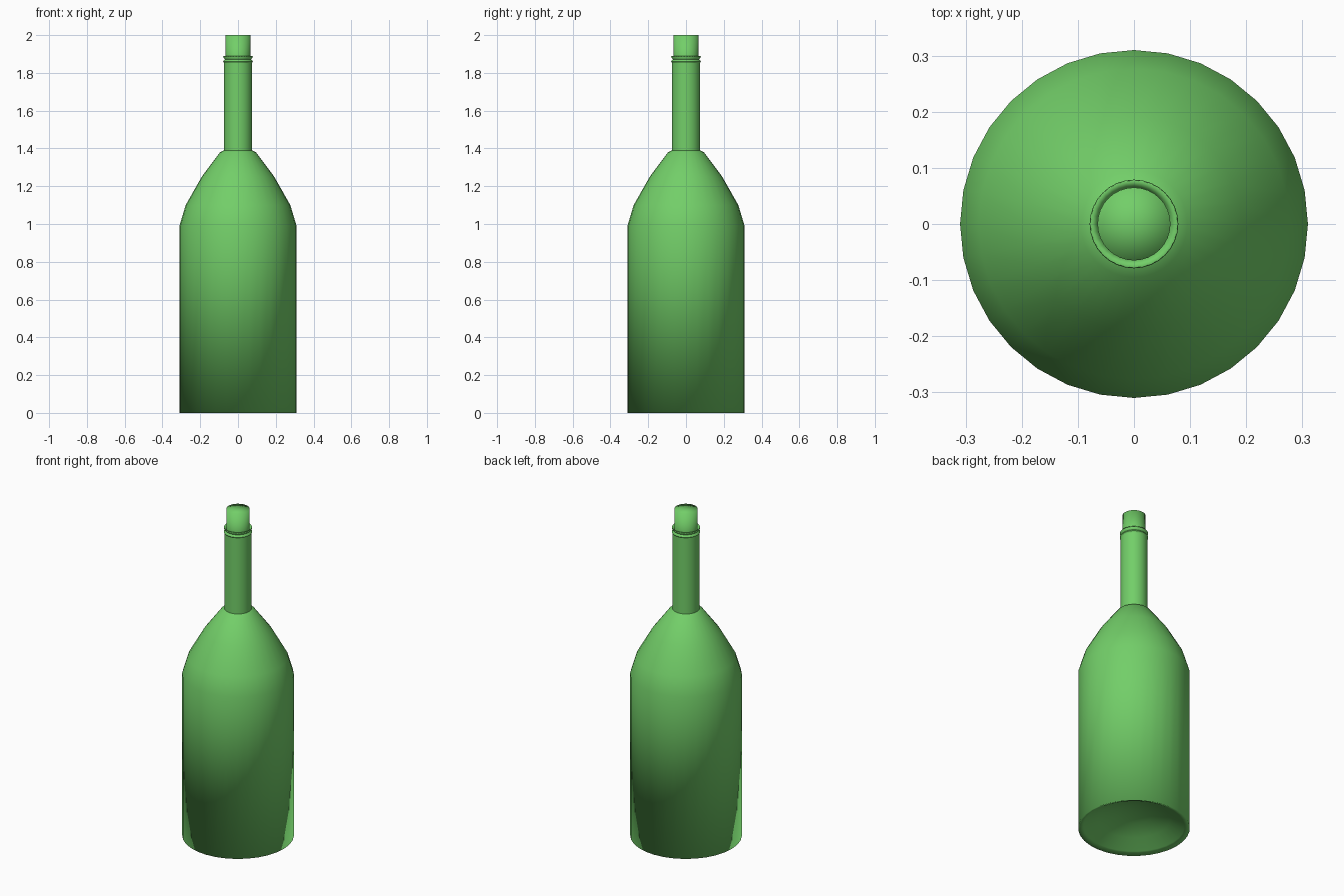
import bpy, bmesh
from math import cos, sin, pi

if "Cube" in bpy.data.objects:
    bpy.data.objects.remove(bpy.data.objects["Cube"])

SIDES = 32

glass = bpy.data.materials.new("green")
glass.diffuse_color = (0.17, 0.62, 0.14, 1)
glass.use_nodes = True
glass.node_tree.nodes["Principled BSDF"].inputs["Base Color"].default_value = glass.diffuse_color


def lathe(name, profile, sharp_rings=()):
    """Revolve (radius, height) points around z; radius 0 makes a pole."""
    bm = bmesh.new()
    rings = []
    for r, z in profile:
        if r == 0:
            rings.append([bm.verts.new((0, 0, z))] * SIDES)
        else:
            rings.append([bm.verts.new((r * cos(2 * pi * i / SIDES), r * sin(2 * pi * i / SIDES), z))
                          for i in range(SIDES)])
    for a, b in zip(rings, rings[1:]):
        for i in range(SIDES):
            j = (i + 1) % SIDES
            corners = list(dict.fromkeys((a[i], a[j], b[j], b[i])))
            bm.faces.new(corners).smooth = True
    for k in sharp_rings:
        for i in range(SIDES):
            bm.edges.get((rings[k][i], rings[k][(i + 1) % SIDES])).smooth = False
    mesh = bpy.data.meshes.new(name)
    bm.to_mesh(mesh)
    bm.free()
    mesh.materials.append(glass)
    obj = bpy.data.objects.new(name, mesh)
    bpy.context.collection.objects.link(obj)
    return obj


# Body: dished base, straight wall, faceted shoulder
lathe("bottle_body", [(0, 0.10), (0.10, 0.088), (0.20, 0.055), (0.28, 0.012), (0.31, 0),
                      (0.31, 0.99), (0.277, 1.10), (0.192, 1.25), (0.095, 1.38), (0.075, 1.39)])

# Neck with grooved lip that slopes in towards the stopper
lathe("bottle_neck", [(0.075, 1.385), (0.075, 1.853), (0.079, 1.86), (0.07, 1.872),
                      (0.079, 1.885), (0.077, 1.89), (0.065, 1.865)], sharp_rings=(1, 2, 3))

# Stopper
lathe("cork", [(0, 1.75), (0.065, 1.75), (0.065, 2.0), (0, 2.0)])
